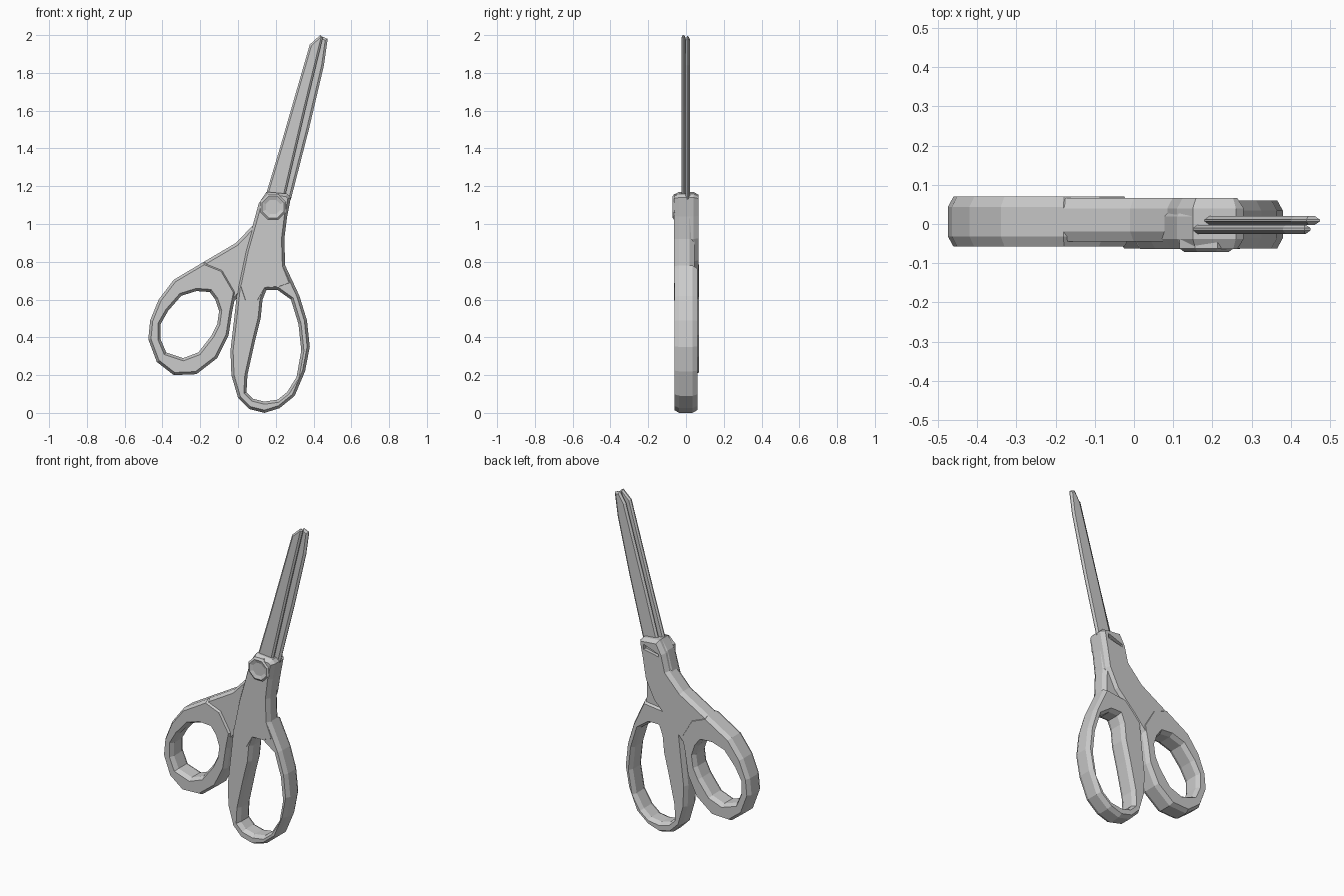
import bpy
import bmesh
import math
from mathutils import Vector

cube = bpy.data.objects.get("Cube")
if cube:
    bpy.data.objects.remove(cube, do_unlink=True)

# One plain grey for the whole model
GREY = (0.6, 0.6, 0.6, 1.0)
material = bpy.data.materials.new("plain grey")
material.use_nodes = True
material.diffuse_color = GREY
material.node_tree.nodes["Principled BSDF"].inputs["Base Color"].default_value = GREY


def offset(outline, amount):
    """Move a closed outline inward by amount, or outward if negative."""
    count = len(outline)
    area = sum(outline[i - 1].cross(outline[i]) for i in range(count))
    side = 1 if area > 0 else -1
    result = []
    for i, point in enumerate(outline):
        before = (point - outline[i - 1]).normalized()
        after = (outline[(i + 1) % count] - point).normalized()
        along = (before + after).normalized()
        normal = Vector((-along.y, along.x)) * side
        stretch = max(along.dot(after), 0.6)
        result.append(point + normal * amount / stretch)
    return result


def at_depth(outline, y):
    return [Vector((p.x, y, p.y)) for p in outline]


def loft(name, loops, closed=False):
    """Join matching loops with quads; cap the ends unless closed."""
    bm = bmesh.new()
    rows = [[bm.verts.new(p) for p in loop] for loop in loops]
    count = len(rows[0])
    pairs = list(zip(rows, rows[1:]))
    if closed:
        pairs.append((rows[-1], rows[0]))
    for low, high in pairs:
        for i in range(count):
            j = (i + 1) % count
            bm.faces.new((low[i], low[j], high[j], high[i]))
    if not closed:
        bm.faces.new(rows[0])
        bm.faces.new(rows[-1])
    bmesh.ops.recalc_face_normals(bm, faces=bm.faces)
    mesh = bpy.data.meshes.new(name)
    bm.to_mesh(mesh)
    bm.free()
    mesh.materials.append(material)
    obj = bpy.data.objects.new(name, mesh)
    bpy.context.collection.objects.link(obj)
    return obj


def points(pairs):
    """Outline points are given in hundredths of a unit."""
    return [Vector(pair) / 100 for pair in pairs]


def plate(name, pairs, front, back, inset, depth):
    """Flat part with chamfered rims on both faces."""
    outline = points(pairs)
    small = offset(outline, inset)
    return loft(name, [at_depth(small, front),
                       at_depth(outline, front + depth),
                       at_depth(outline, back - depth),
                       at_depth(small, back)])


def finger_ring(name, outer_pairs, inner_pairs, front, back, inset=0.014, depth=0.026):
    """Closed loop with an eight-sided cross-section."""
    outer, inner = points(outer_pairs), points(inner_pairs)
    outer_rim, inner_rim = offset(outer, inset), offset(inner, -inset)
    return loft(name, [at_depth(outer_rim, front),
                       at_depth(outer, front + depth),
                       at_depth(outer, back - depth),
                       at_depth(outer_rim, back),
                       at_depth(inner_rim, back),
                       at_depth(inner, back - depth),
                       at_depth(inner, front + depth),
                       at_depth(inner_rim, front)], closed=True)


# Long finger loop
finger_ring("long_finger_loop",
            [(0, 68), (8, 76), (25, 78), (32.5, 62), (36.5, 49), (38, 35),
             (35.5, 22), (30, 9), (22, 2.5), (14, 0), (6, 2), (0, 8),
             (-3.5, 20), (-4, 33), (-2, 50)],
            [(13, 60), (15, 65), (21, 65), (28, 60), (32, 47), (33.5, 33),
             (31, 19), (26, 11), (21, 7), (14, 6), (8, 7.5), (4.5, 11),
             (5, 20), (9, 38), (12, 50)],
            front=-0.062, back=0.06)

# Round thumb loop
finger_ring("thumb_loop",
            [(-1, 64), (-8, 76), (-18, 80), (-34, 70.5), (-42, 60),
             (-46.5, 49), (-47.5, 39), (-43, 27), (-34, 20), (-22, 20.5),
             (-11, 29), (-5, 41), (-3, 54)],
            [(-12, 60), (-15, 64), (-22, 64.5), (-30, 62), (-37, 54),
             (-41, 47), (-41, 39), (-38, 32), (-29, 29), (-21, 32),
             (-14, 41), (-11, 47), (-10, 54)],
            front=-0.058, back=0.07)

# Two shanks that cross at the pivot
plate("front_shank",
      [(0, 67), (4, 86), (8, 100), (11, 111), (15, 117), (26, 116),
       (28, 114), (26, 104), (24.5, 92), (25, 78), (29, 68), (22, 65.5),
       (15, 65), (11, 58), (3, 58)],
      front=-0.064, back=0.045, inset=0.015, depth=0.026)
back_shank = plate("back_shank",
                   [(28, 114), (26, 116), (15, 117), (11, 110), (8.5, 100),
                    (-1, 90), (-18, 80), (-34, 70.5), (-30, 62.5), (-22, 65),
                    (-15, 64.5), (-10, 57), (-3, 58), (6, 68), (18, 80),
                    (24, 92), (26, 104)],
                   front=-0.045, back=0.066, inset=0.015, depth=0.026)

# Dished pivot knob on the front
def knob_loop(radius, y, sides=8):
    turns = [math.tau * (i + 0.5) / sides for i in range(sides)]
    return [Vector((0.185 + radius * math.cos(t), y, 1.09 + radius * math.sin(t)))
            for t in turns]


loft("pivot_knob", [knob_loop(0.075, -0.04), knob_loop(0.075, -0.062),
                    knob_loop(0.062, -0.071), knob_loop(0.035, -0.062)])

# Slot in the back of the pivot
slot = plate("slot_cutter", [(14, 108), (24, 110), (24, 113), (14, 109.5)],
             front=0.045, back=0.1, inset=0, depth=0.01)
slot.hide_render = True
slot.hide_viewport = True
cut = back_shank.modifiers.new("slot", 'BOOLEAN')
cut.operation = 'DIFFERENCE'
cut.object = slot

# Closed pair of blades
plate("front_blade",
      [(14, 113), (23, 143), (38, 195), (43.5, 200), (45, 199), (36, 162), (24.5, 113)],
      front=-0.025, back=-0.002, inset=0.01, depth=0.008)
plate("back_blade",
      [(17, 113), (26, 145), (40, 193), (44, 199.5), (47.5, 198), (45.5, 184),
       (37.5, 150), (28, 113)],
      front=-0.002, back=0.02, inset=0.012, depth=0.009)
